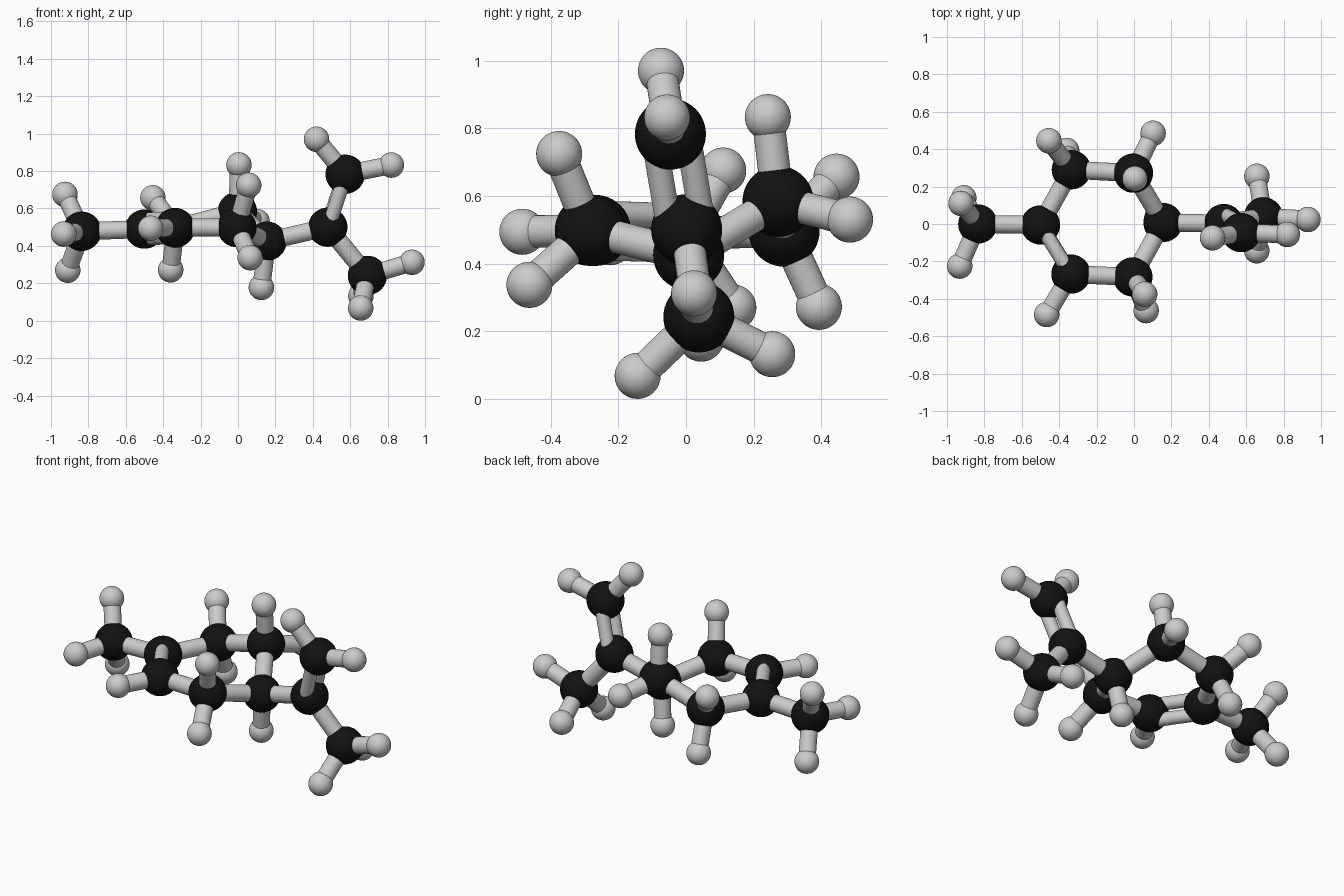
import bpy
from mathutils import Vector

if "Cube" in bpy.data.objects:
    bpy.data.objects.remove(bpy.data.objects["Cube"])

C_R, H_R, BOND_R, DOUBLE_R, DOUBLE_GAP = 0.105, 0.068, 0.048, 0.038, 0.05

black = bpy.data.materials.new("black")
black.diffuse_color = (0.006, 0.006, 0.006, 1)
black.use_nodes = True
black.node_tree.nodes["Principled BSDF"].inputs["Base Color"].default_value = black.diffuse_color

# carbon atoms: position and the hydrogens attached to each
carbons = {
    "methyl": ((-0.835, 0, 0.478),
               [(-0.925, 0.11, 0.675), (-0.932, -0.225, 0.463), (-0.91, 0.14, 0.27)]),
    "ring_left": ((-0.50, -0.005, 0.49), []),
    "ring_back_left": ((-0.335, 0.29, 0.496),
                       [(-0.455, 0.445, 0.657), (-0.36, 0.393, 0.272)]),
    "ring_back_right": ((-0.003, 0.272, 0.584),
                        [(0.005, 0.242, 0.833), (0.102, 0.485, 0.53)]),
    "ring_front_left": ((-0.337, -0.268, 0.498), [(-0.467, -0.484, 0.494)]),
    "ring_front_right": ((-0.006, -0.283, 0.498),
                         [(0.057, -0.375, 0.724), (0.065, -0.463, 0.337)]),
    "ring_right": ((0.155, 0.008, 0.425), [(0.125, 0.045, 0.178)]),
    "fork": ((0.48, 0.002, 0.50), []),
    "fork_upper": ((0.573, -0.046, 0.783),
                   [(0.42, -0.074, 0.97), (0.82, -0.056, 0.832)]),
    "fork_lower": ((0.692, 0.038, 0.242),
                   [(0.93, 0.024, 0.312), (0.656, -0.143, 0.068), (0.657, 0.255, 0.132)]),
}
pos = {k: Vector(v[0]) for k, v in carbons.items()}

single_bonds = [
    ("methyl", "ring_left"), ("ring_left", "ring_back_left"),
    ("ring_back_left", "ring_back_right"), ("ring_back_right", "ring_right"),
    ("ring_front_left", "ring_front_right"), ("ring_front_right", "ring_right"),
    ("ring_right", "fork"), ("fork", "fork_lower"),
]
# each double bond: its ends and a neighbour that fixes the local plane
double_bonds = [("ring_left", "ring_front_left", "methyl"),
                ("fork", "fork_upper", "ring_right")]


def ball(name, centre, radius, material=None):
    bpy.ops.mesh.primitive_uv_sphere_add(segments=40, ring_count=24,
                                         radius=radius, location=centre)
    obj = bpy.context.object
    obj.name = name
    bpy.ops.object.shade_smooth()
    if material:
        obj.data.materials.append(material)


def stick(name, a, b, radius):
    d = b - a
    bpy.ops.mesh.primitive_cylinder_add(vertices=32, radius=radius, depth=d.length,
                                        location=(a + b) / 2,
                                        rotation=d.to_track_quat('Z', 'Y').to_euler())
    bpy.context.object.name = name
    bpy.ops.object.shade_smooth_by_angle()


# atoms, and the sticks to their hydrogens
for name, (centre, hydrogens) in carbons.items():
    ball("carbon_" + name, centre, C_R, black)
    for i, h in enumerate(hydrogens, 1):
        ball(f"hydrogen_{name}_{i}", h, H_R)
        stick(f"hydrogen_bond_{name}_{i}", pos[name], Vector(h), BOND_R)

# single carbon bonds
for a, b in single_bonds:
    stick(f"bond_{a}_to_{b}", pos[a], pos[b], BOND_R)

# double bonds: two thinner sticks, above and below the local plane
for a, b, c in double_bonds:
    normal = (pos[b] - pos[a]).cross(pos[c] - pos[a]).normalized() * DOUBLE_GAP
    for side in (-1, 1):
        stick(f"double_bond_{a}_to_{b}", pos[a] + normal * side,
              pos[b] + normal * side, DOUBLE_R)
